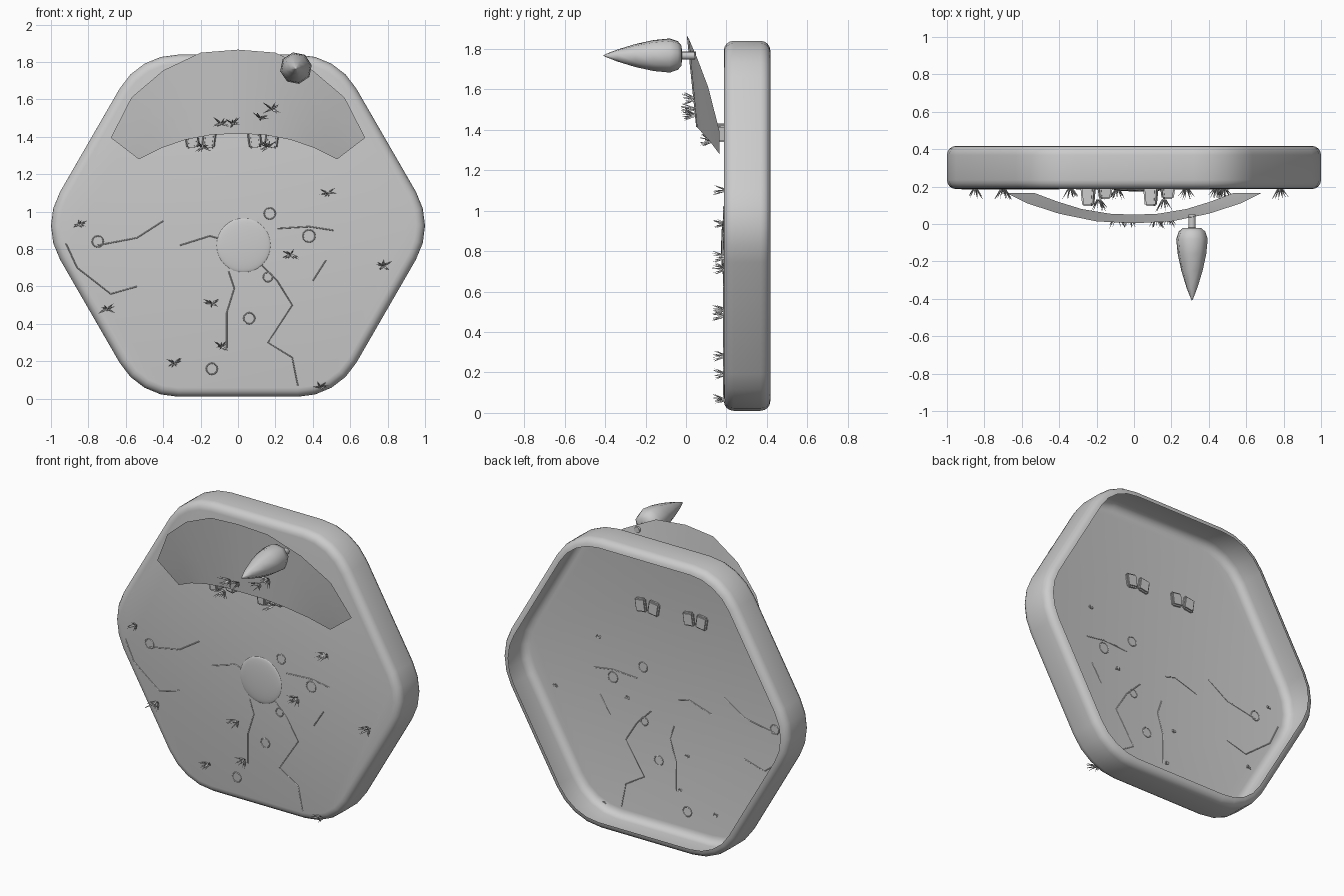
import bpy, bmesh, math, random
from mathutils import Vector, Matrix

random.seed(4)
cube = bpy.data.objects.get("Cube")
if cube:
    bpy.data.objects.remove(cube)


def finish(name, bm, angle=35):
    bmesh.ops.recalc_face_normals(bm, faces=bm.faces)
    mesh = bpy.data.meshes.new(name)
    bm.to_mesh(mesh)
    bm.free()
    ob = bpy.data.objects.new(name, mesh)
    bpy.context.collection.objects.link(ob)
    bpy.ops.object.select_all(action='DESELECT')
    ob.select_set(True)
    bpy.context.view_layer.objects.active = ob
    if angle:
        bpy.ops.object.shade_smooth_by_angle(angle=math.radians(angle))
    return ob


def bridge(bm, a, b, closed=True):
    n = len(a)
    for i in range(n if closed else n - 1):
        j = (i + 1) % n
        bm.faces.new((a[i], a[j], b[j], b[i]))


# Hexagonal shell with rounded corners, open at the back
PLATE_Y, BACK_Y, MID_Z = 0.187, 0.417, 0.925
CORNER_R, CORNER_DIST, BEVEL = 0.362, 0.638, 0.048


def hex_ring(bm, inset, y):
    ring = []
    for corner in range(6):
        base = corner * math.pi / 3
        for step in range(5):
            a = base + math.radians(-30 + 15 * step)
            r = CORNER_R - inset
            x = CORNER_DIST * math.cos(base) + r * math.cos(a)
            z = CORNER_DIST * math.sin(base) + r * math.sin(a)
            ring.append(bm.verts.new((x, y, MID_Z + z)))
    return ring


bm = bmesh.new()
section = []
for k in range(5):
    a = k * math.pi / 8
    section.append((BEVEL * (1 - math.sin(a)), PLATE_Y + BEVEL * (1 - math.cos(a))))
section += [(inset, PLATE_Y + BACK_Y - y) for inset, y in reversed(section)]
rings = [hex_ring(bm, inset, y) for inset, y in section]
for a, b in zip(rings, rings[1:]):
    bridge(bm, a, b)
bm.faces.new(rings[0])
finish("shell", bm)

# Low central boss
bm = bmesh.new()
bmesh.ops.create_uvsphere(bm, u_segments=32, v_segments=16, radius=0.145)
bmesh.ops.transform(bm, verts=bm.verts, matrix=Matrix.Translation((0.03, PLATE_Y, 0.82))
                    @ Matrix.Diagonal((1, 0.09, 1, 1)))
bmesh.ops.bisect_plane(bm, geom=bm.verts[:] + bm.edges[:] + bm.faces[:],
                       plane_co=(0, PLATE_Y - 0.001, 0), plane_no=(0, 1, 0), clear_outer=True)
finish("centre_boss", bm, 60)

# Curved visor sheet: upper and lower half edges, mirrored across x
upper = [(0.0, 0.004, 1.866), (0.2, 0.014, 1.85), (0.4, 0.055, 1.755),
         (0.57, 0.11, 1.61), (0.68, 0.165, 1.395)]
lower = [(0.0, 0.05, 1.415), (0.13, 0.055, 1.413), (0.28, 0.08, 1.385),
         (0.41, 0.12, 1.34), (0.53, 0.165, 1.28)]


def mirrored(points):
    return [Vector((-x, y, z)) for x, y, z in reversed(points[1:])] + [Vector(p) for p in points]


bm = bmesh.new()
rows = []
for k in range(4):
    rows.append([bm.verts.new(u.lerp(l, k / 3)) for u, l in zip(mirrored(upper), mirrored(lower))])
for a, b in zip(rows, rows[1:]):
    bridge(bm, a, b, closed=False)
finish("visor", bm, 40)

# Paired brackets that join visor and shell
bm = bmesh.new()
for centre in (-0.2, 0.135):
    for side, depth in ((-1, 0.11), (1, 0.07)):
        turn = Matrix.Rotation(0.15 * side, 4, 'Y')
        place = Matrix.Translation((centre + side * 0.045, 0.205 - depth / 2, 1.385))
        made = bmesh.ops.create_cube(bm, size=1, matrix=place @ turn
                                     @ Matrix.Diagonal((0.075, depth, 0.085, 1)))
        for v in made["verts"]:
            if v.co.y < 0.18:
                v.co.x += (centre + side * 0.045 - v.co.x) * 0.25
bmesh.ops.bevel(bm, geom=bm.edges[:], offset=0.008, segments=2, affect='EDGES')
finish("visor_brackets", bm)

# Horn turned about the y axis, with its stem
profile = [(0.05, 0.02), (-0.02, 0.02), (-0.022, 0.05), (-0.04, 0.072), (-0.08, 0.086),
           (-0.16, 0.078), (-0.25, 0.058), (-0.34, 0.03), (-0.4, 0.006)]
bm = bmesh.new()
rings = []
for y, r in profile:
    ring = []
    for k in range(8):
        a = k * math.pi / 4 + 0.2
        ring.append(bm.verts.new((0.31 + r * math.cos(a), y, 1.767 + r * math.sin(a))))
    rings.append(ring)
for a, b in zip(rings, rings[1:]):
    bridge(bm, a, b)
bm.faces.new(rings[0])
tip = bm.verts.new((0.31, -0.41, 1.767))
for k in range(8):
    bm.faces.new((rings[-1][k], rings[-1][(k + 1) % 8], tip))
finish("horn", bm, 50)


# Grass tufts made of thin three-sided blades
def add_tuft(bm, x, y, z, size=1.0):
    for k in range(12):
        tip = Vector((random.uniform(-0.04, 0.04), -random.uniform(0.04, 0.065),
                      random.uniform(-0.022, 0.028))) * size
        root = Vector((x + tip.x * 0.25, y, z + tip.z * 0.25))
        turn = tip.to_track_quat('Z', 'Y').to_matrix().to_4x4()
        bmesh.ops.create_cone(bm, segments=3, radius1=0.005, radius2=0.0005, depth=tip.length,
                              cap_ends=True, matrix=Matrix.Translation(root + tip / 2) @ turn)


bm = bmesh.new()
for x, z in ((-0.85, 0.93), (0.48, 1.1), (0.28, 0.77), (0.78, 0.71), (-0.7, 0.48),
             (-0.14, 0.51), (-0.09, 0.28), (-0.34, 0.19), (0.44, 0.06)):
    add_tuft(bm, x, PLATE_Y + 0.004, z, 0.95)
finish("shell_tufts", bm, 0)
bm = bmesh.new()
for x, y, z in ((-0.09, 0.04, 1.47), (-0.03, 0.04, 1.47), (0.12, 0.04, 1.5),
                (0.18, 0.04, 1.55), (-0.19, 0.13, 1.345), (0.16, 0.13, 1.345)):
    add_tuft(bm, x, y, z)
finish("visor_tufts", bm, 0)


# Fine surface cracks and small pits along the plate
def add_lines(name, paths, closed):
    curve = bpy.data.curves.new(name, 'CURVE')
    curve.dimensions = '3D'
    curve.bevel_depth = 0.003
    curve.bevel_resolution = 0
    for path in paths:
        line = curve.splines.new('POLY')
        line.points.add(len(path) - 1)
        for p, (x, z) in zip(line.points, path):
            p.co = (x, PLATE_Y, z, 1)
        line.use_cyclic_u = closed
    bpy.context.collection.objects.link(bpy.data.objects.new(name, curve))


add_lines("cracks", [
    [(-0.05, 0.68), (-0.02, 0.59), (-0.06, 0.46), (-0.06, 0.27)],
    [(0.11, 0.73), (0.21, 0.63), (0.29, 0.5), (0.16, 0.3), (0.29, 0.22), (0.32, 0.07)],
    [(-0.31, 0.82), (-0.15, 0.87), (-0.08, 0.85)],
    [(-0.75, 0.82), (-0.54, 0.86), (-0.4, 0.95)],
    [(-0.92, 0.83), (-0.86, 0.7), (-0.68, 0.56), (-0.54, 0.6)],
    [(0.21, 0.91), (0.38, 0.92), (0.51, 0.9)],
    [(0.47, 0.74), (0.4, 0.63)]], False)

pits = []
for x, z, r in ((-0.75, 0.84, 0.03), (0.38, 0.87, 0.033), (0.06, 0.43, 0.03),
                (-0.14, 0.16, 0.03), (0.16, 0.65, 0.025), (0.17, 0.99, 0.03)):
    pits.append([(x + r * math.cos(k * math.pi / 6), z + r * math.sin(k * math.pi / 6))
                 for k in range(12)])
add_lines("pits", pits, True)
